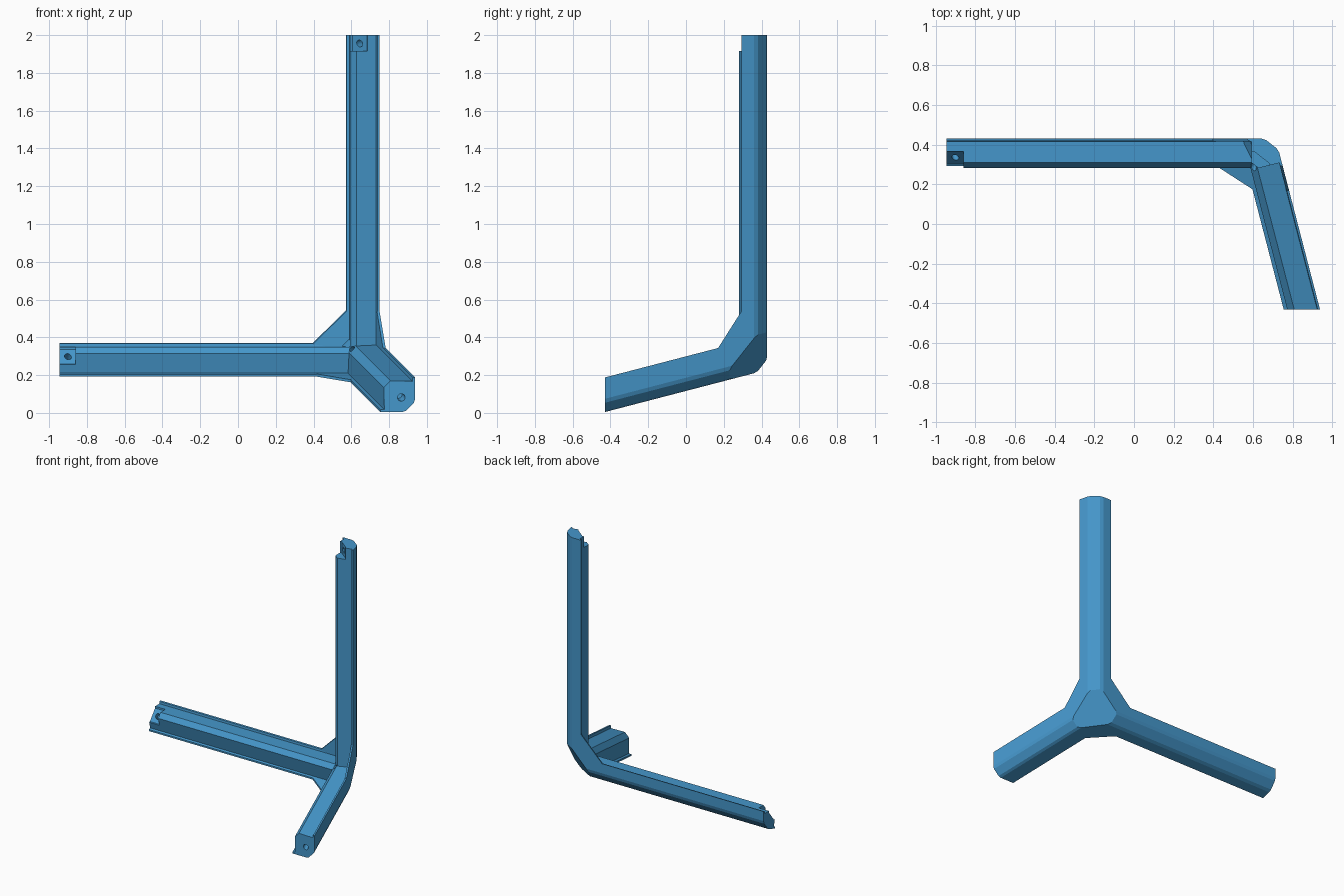
import bpy, bmesh, math
from mathutils import Matrix, Vector

if "Cube" in bpy.data.objects:
    bpy.data.objects.remove(bpy.data.objects["Cube"])

# Skewed frame: u, v, w run along the three arms from the outer corner.
K = 0.26
FRAME = Matrix(((-1, K, 0, 0.714), (0, -1, 0, 0.43), (0, -K, 1, 0.228), (0, 0, 0, 1)))
END_U, END_W = 1.659, 1.772
VS = 0.968  # profile scale along the skewed axis


def make(name, bm):
    bmesh.ops.recalc_face_normals(bm, faces=bm.faces[:])
    me = bpy.data.meshes.new(name)
    bm.to_mesh(me)
    bm.free()
    ob = bpy.data.objects.new(name, me)
    bpy.context.collection.objects.link(ob)
    return ob


def prism(name, profile, axis, t0, t1, skew0=0.0, skew1=0.0):
    """Extrude a profile along one frame axis; skewed caps end up square to the arm."""
    bm = bmesh.new()
    rings = []
    for t, s in ((t0, skew0), (t1, skew1)):
        ring = []
        for p in profile:
            co = list(p)
            co.insert(axis, 0.0)
            co[axis] = t + s * co[1]
            ring.append(bm.verts.new(co))
        rings.append(ring)
    n = len(profile)
    for ring in rings:
        bm.faces.new(ring)
    for i in range(n):
        j = (i + 1) % n
        bm.faces.new((rings[0][i], rings[0][j], rings[1][j], rings[1][i]))
    return make(name, bm)


def drill(name, centre, direction, radius, depth):
    bm = bmesh.new()
    rot = Vector(direction).to_track_quat('Z', 'Y').to_matrix().to_4x4()
    bmesh.ops.create_cone(bm, cap_ends=True, segments=16, radius1=radius, radius2=radius,
                          depth=depth, matrix=Matrix.Translation(centre) @ rot)
    return make(name, bm)


def mirrored(half):
    return half + [(q, p) for p, q in reversed(half)]


def scaled(profile, index):
    return [tuple(c * (VS if i == index else 1) for i, c in enumerate(p)) for p in profile]


def combine(target, other, operation):
    mod = target.modifiers.new("join", 'BOOLEAN')
    mod.operation = operation
    mod.solver = 'EXACT'
    mod.object = other
    bpy.context.view_layer.objects.active = target
    bpy.ops.object.modifier_apply(modifier=mod.name)
    bpy.data.objects.remove(other, do_unlink=True)


# Arm cross-sections: two thin lips and a solid inner rib with a cut-off crest
rail = [(0, 0)] + mirrored([(0.142, 0), (0.142, 0.012), (0.126, 0.014), (0.153, 0.125)])
foot = [(0, 0)] + mirrored([(0.183, 0), (0.183, 0.012), (0.163, 0.014), (0.165, 0.13)])

bracket = prism("corner_bracket", scaled(rail, 1), 2, 0, END_W, 0, K)
adds = [
    prism("side_arm", scaled(rail, 0), 0, 0, END_U, 0, K),
    prism("front_arm", foot, 1, 0, 0.86),
    # Web plates between the lips
    prism("back_web", [(0.1, 0.1), (0.32, 0.14), (0.142, 0.315)], 1, 0, 0.014),
    prism("right_web", [(0.1, 0.1), (0.26, 0.183), (0.137, 0.345)], 0, 0, 0.014),
    prism("bottom_web", [(0.1, 0.1), (0.335, 0.137), (0.183, 0.255)], 2, 0, 0.014),
]
for ob in adds:
    combine(bracket, ob, 'UNION')

# Rounded chamfers on the three outer edges
edge = mirrored([(0.091, -0.007), (0.049, 0.007)]) + [(-0.1, -0.1)]
cuts = [prism("edge_cutter", edge, axis, -0.2, 2.2) for axis in range(3)]

# Facet across the outer corner
D, e = 0.255, 0.2
bm = bmesh.new()
vs = [bm.verts.new(c) for c in ((-e, -e, -e), (D + 2 * e, -e, -e),
                                (-e, D + 2 * e, -e), (-e, -e, D + 2 * e))]
for a, b, c in ((0, 1, 2), (0, 1, 3), (0, 2, 3), (1, 2, 3)):
    bm.faces.new((vs[a], vs[b], vs[c]))
cuts.append(make("corner_cutter", bm))

# Screw seats at the two long arm ends
seat = mirrored([(0.062, 0.25), (0.064, 0.125)]) + [(0.25, 0.25)]
cuts.append(prism("side_seat", seat, 0, END_U - 0.085, END_U + 0.1, K, K))
cuts.append(prism("top_seat", seat, 2, END_W - 0.085, END_W + 0.1, K, K))

# Screw holes
cuts.append(drill("side_hole", (END_U - 0.02, 0.09, 0.09), (0, 1, 1), 0.018, 0.09))
cuts.append(drill("top_hole", (0.09, 0.09, END_W - 0.02), (1, 1, 0), 0.018, 0.09))
cuts.append(drill("front_hole", (0.073, 0.86, 0.077), (0, 1, 0), 0.02, 0.12))
cuts.append(drill("hub_hole", (0.15, 0.145, 0.15), (1, 1, 1), 0.016, 0.09))
for ob in cuts:
    combine(bracket, ob, 'DIFFERENCE')

# Move from the skewed frame to its place in space
bm = bmesh.new()
bm.from_mesh(bracket.data)
bmesh.ops.remove_doubles(bm, verts=bm.verts[:], dist=0.0002)
bm.transform(FRAME)
bmesh.ops.recalc_face_normals(bm, faces=bm.faces[:])
for f in bm.faces:
    f.smooth = False
bm.to_mesh(bracket.data)
bm.free()

blue = bpy.data.materials.new("blue")
blue.diffuse_color = (0.06, 0.31, 0.6, 1)
blue.use_nodes = True
blue.node_tree.nodes["Principled BSDF"].inputs["Base Color"].default_value = blue.diffuse_color
bracket.data.materials.clear()
bracket.data.materials.append(blue)
for poly in bracket.data.polygons:
    poly.material_index = 0
